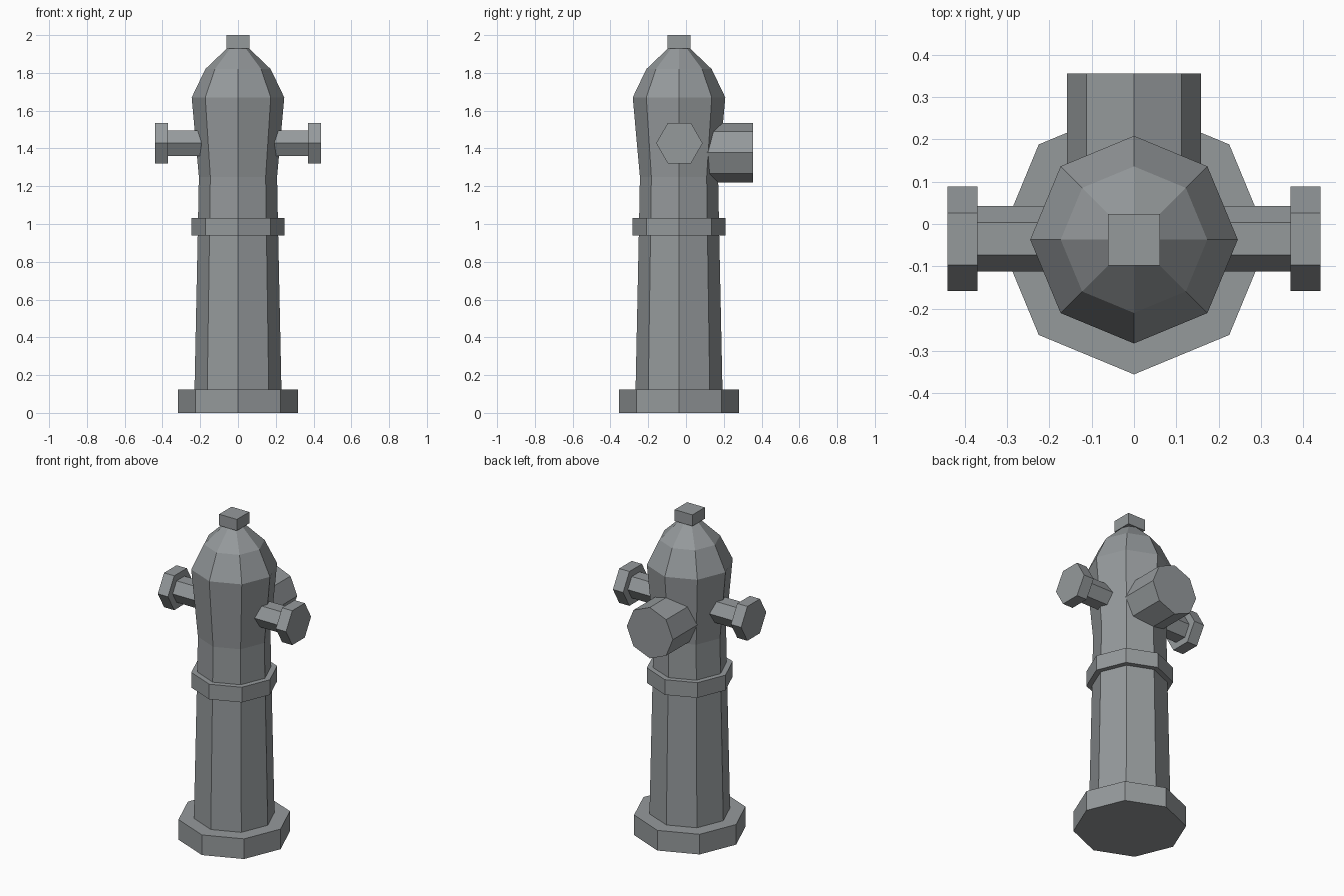
import bpy, bmesh
from math import pi, sin, cos
from mathutils import Matrix

if "Cube" in bpy.data.objects:
    bpy.data.objects.remove(bpy.data.objects["Cube"])

CY = -0.037          # y of the barrel axis

# Dark cast iron
iron = bpy.data.materials.new("iron")
iron.diffuse_color = (0.30, 0.32, 0.33, 1)
iron.use_nodes = True
iron.node_tree.nodes["Principled BSDF"].inputs["Base Color"].default_value = iron.diffuse_color


def lathe(name, profile, sides, matrix, turn=0.0):
    """Stack of regular polygons (radius, height), capped at both ends."""
    bm = bmesh.new()
    rings = []
    for r, h in profile:
        rings.append([bm.verts.new((r * cos(turn + 2 * pi * i / sides),
                                    r * sin(turn + 2 * pi * i / sides), h))
                      for i in range(sides)])
    for a, b in zip(rings, rings[1:]):
        for i in range(sides):
            j = (i + 1) % sides
            bm.faces.new((a[i], a[j], b[j], b[i]))
    bm.faces.new(rings[0][::-1])
    bm.faces.new(rings[-1])
    bm.transform(matrix)
    bmesh.ops.recalc_face_normals(bm, faces=bm.faces)
    mesh = bpy.data.meshes.new(name)
    bm.to_mesh(mesh)
    bm.free()
    mesh.materials.append(iron)
    obj = bpy.data.objects.new(name, mesh)
    bpy.context.collection.objects.link(obj)
    return obj


axis = Matrix.Translation((0, CY, 0))

# Foot, barrel, collar and dome in one octagonal profile
lathe("barrel", [(0.318, 0), (0.318, 0.125), (0.23, 0.125), (0.213, 0.938),
                 (0.245, 0.938), (0.245, 1.032), (0.211, 1.032), (0.207, 1.25),
                 (0.245, 1.67), (0.173, 1.82), (0.058, 1.93)], 8, axis)

# Square operating nut on top
lathe("top_nut", [(0.0862, 1.93), (0.0862, 2.0)], 4, axis, pi / 4)

# Hexagonal side outlets with wider caps
for side, label in ((1, "right"), (-1, "left")):
    m = Matrix.Translation((0, CY + 0.002, 1.428)) @ Matrix.Rotation(side * pi / 2, 4, 'Y')
    lathe(label + "_outlet", [(0.077, 0.17), (0.077, 0.37), (0.123, 0.37), (0.123, 0.44)],
          6, m, pi / 2)

# Large octagonal outlet at the back
m = Matrix.Translation((0, 0, 1.378)) @ Matrix.Rotation(-pi / 2, 4, 'X')
lathe("back_outlet", [(0.158, 0.1), (0.158, 0.355)], 8, m)
